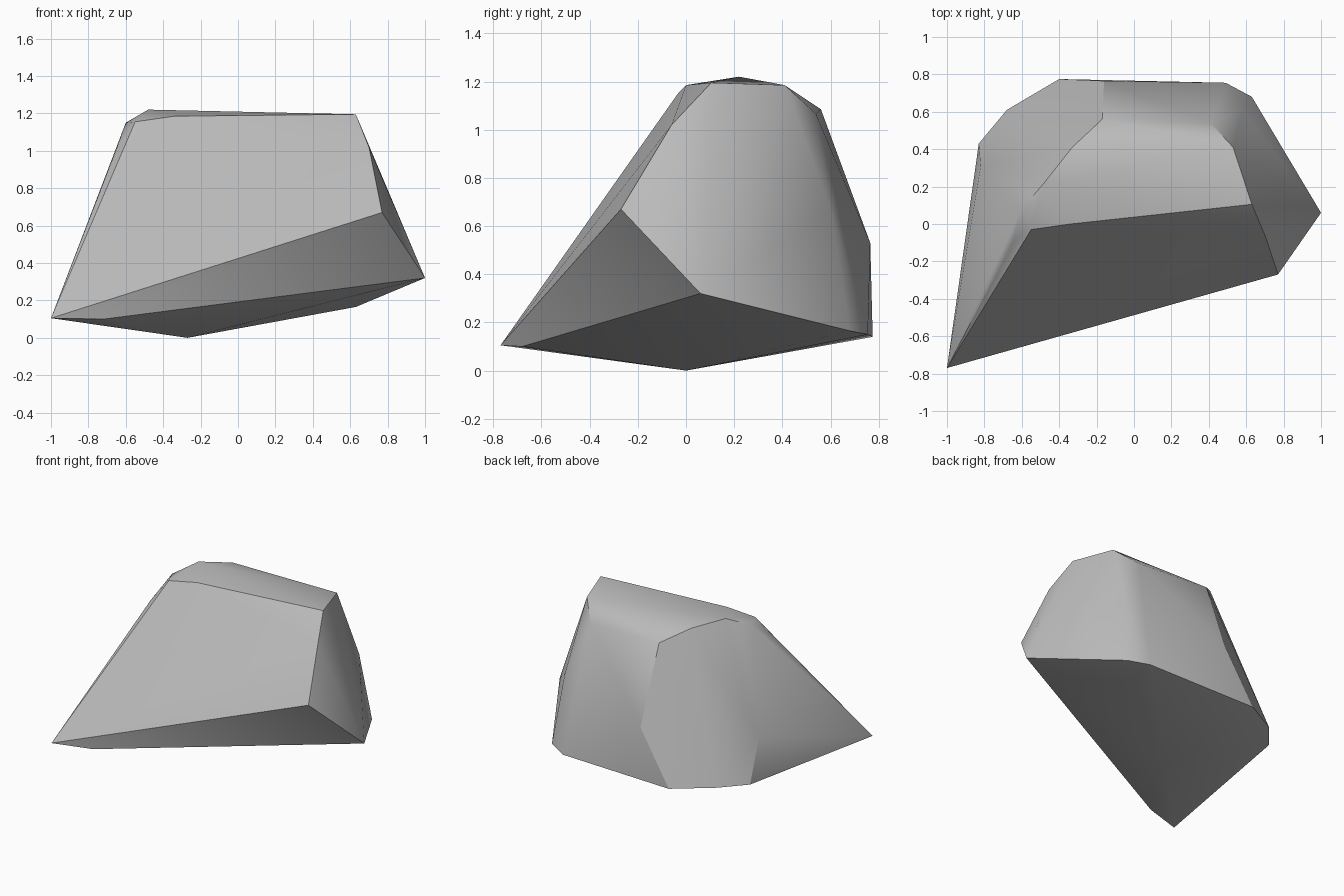
import bpy
import bmesh
import math

default_cube = bpy.data.objects.get("Cube")
if default_cube:
    bpy.data.objects.remove(default_cube, do_unlink=True)


def flat_material(name, color):
    material = bpy.data.materials.new(name)
    material.use_nodes = True
    material.diffuse_color = color
    shader = material.node_tree.nodes["Principled BSDF"]
    shader.inputs["Base Color"].default_value = color
    shader.inputs["Roughness"].default_value = 0.9
    return material


def hull_object(name, corners, material):
    """Wrap a convex faceted stone around its corner points."""
    mesh = bpy.data.meshes.new(name)
    bm = bmesh.new()
    for corner in corners:
        bm.verts.new(corner)
    result = bmesh.ops.convex_hull(bm, input=bm.verts[:])
    buried = {g for g in result["geom_interior"] + result["geom_unused"]
              if isinstance(g, bmesh.types.BMVert)}
    bmesh.ops.delete(bm, geom=list(buried), context="VERTS")
    # Merge nearly coplanar triangles into the broad broken faces
    bmesh.ops.dissolve_limit(bm, angle_limit=math.radians(1.5),
                             verts=bm.verts[:], edges=bm.edges[:])
    bmesh.ops.recalc_face_normals(bm, faces=bm.faces[:])
    bm.to_mesh(mesh)
    bm.free()
    mesh.materials.append(material)
    obj = bpy.data.objects.new(name, mesh)
    bpy.context.collection.objects.link(obj)
    return obj


# Underside: lowest point, pointed front tip and the rear lower rim
underside = [
    (-0.27, 0, 0), (-1, -0.77, 0.105), (-0.72, -0.68, 0.1),
    (1, 0.06, 0.32), (0.63, 0.68, 0.165), (0.49, 0.755, 0.15),
    (-0.4, 0.775, 0.14), (-0.68, 0.61, 0.16), (-0.83, 0.43, 0.155),
]

# Flanks: corners where the side faces bend
flanks = [
    (0.77, -0.27, 0.67), (0.7, -0.06, 1.02), (0.58, 0.6, 0.67),
    (-0.16, 0.765, 0.53), (-0.82, 0.31, 0.46), (-0.65, -0.1, 1.01),
]

# Crown: worn edges round the top
crown = [
    (-0.34, 0, 1.185), (0.63, 0.105, 1.195), (0.61, 0.29, 1.09),
    (0.53, 0.41, 1.185), (0.41, 0.54, 1.065), (-0.17, 0.56, 1.085),
    (-0.33, 0.41, 1.18), (-0.48, 0.22, 1.22), (-0.6, 0.08, 1.15),
    (-0.55, -0.03, 1.155),
]

stone_grey = flat_material("stone grey", (0.5, 0.5, 0.5, 1))
boulder = hull_object("boulder", underside + flanks + crown, stone_grey)

# Soft shading over shallow bends, crisp shading at the broken edges
bpy.ops.object.select_all(action="DESELECT")
boulder.select_set(True)
bpy.context.view_layer.objects.active = boulder
bpy.ops.object.shade_smooth_by_angle(angle=math.radians(30))
